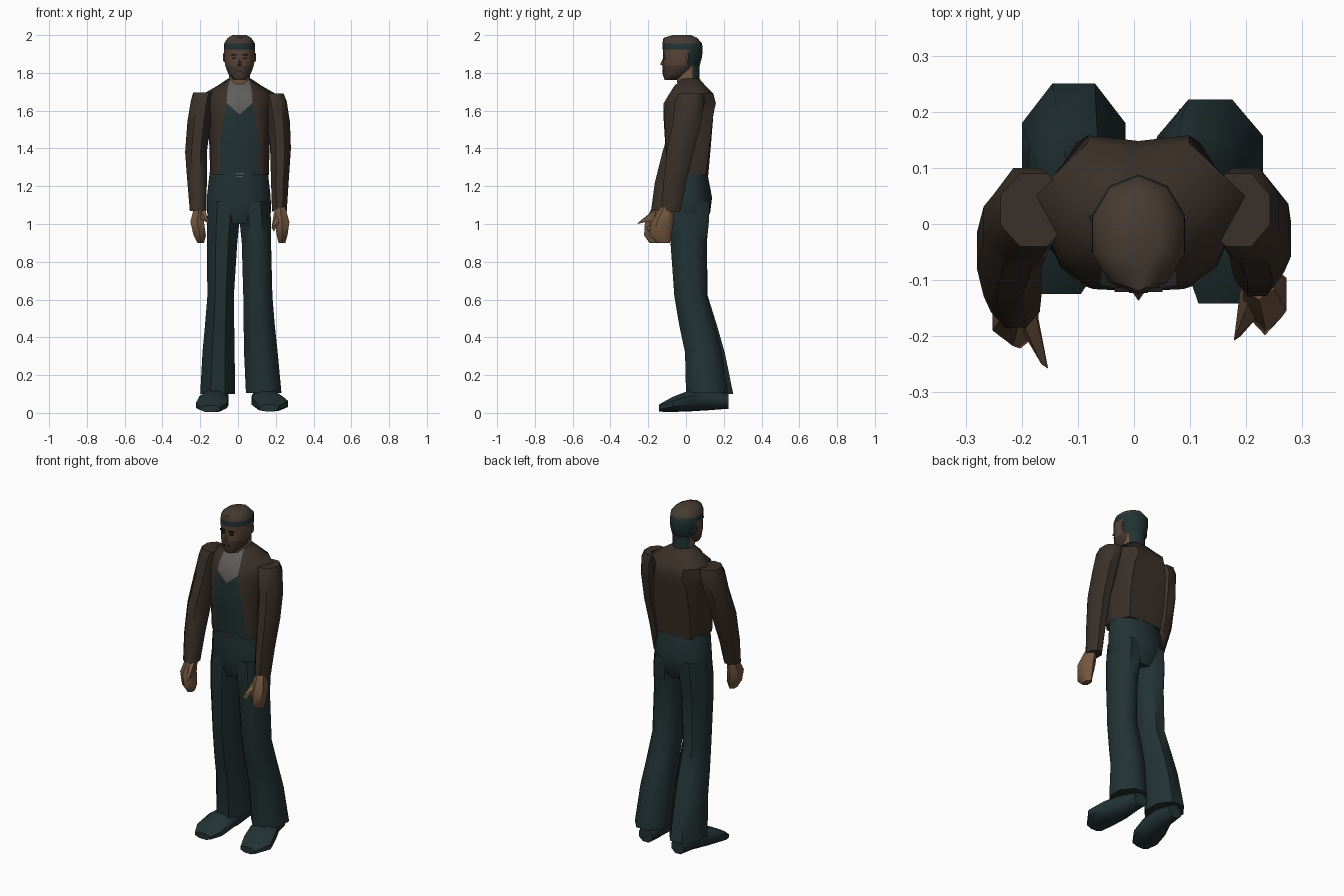
import bpy, bmesh, math
from mathutils import Vector

CX = 0.008  # the body leans slightly to one side


def material(name, rgb):
    m = bpy.data.materials.new(name)
    m.diffuse_color = (*rgb, 1)
    return m


TEAL = material("dark teal cloth", (0.016, 0.032, 0.034))
JACKET = material("brown jacket", (0.042, 0.029, 0.021))
SKIN = material("skin", (0.17, 0.095, 0.052))
FACE = material("tanned face", (0.105, 0.060, 0.040))
BEARD = material("stubble", (0.062, 0.038, 0.028))
HAIR = material("brown hair", (0.062, 0.044, 0.032))
GREY = material("grey collar", (0.12, 0.11, 0.105))
DARK = material("dark brow", (0.016, 0.012, 0.010))


def finish(name, bm, mats, rule=None, angle=50):
    """Turn a bmesh into a shaded object, colouring faces by rule."""
    bmesh.ops.recalc_face_normals(bm, faces=bm.faces)
    if rule:
        for f in bm.faces:
            f.material_index = rule(f.calc_center_median())
    me = bpy.data.meshes.new(name)
    bm.to_mesh(me)
    bm.free()
    ob = bpy.data.objects.new(name, me)
    bpy.context.collection.objects.link(ob)
    for m in mats:
        me.materials.append(m)
    bpy.ops.object.select_all(action='DESELECT')
    ob.select_set(True)
    bpy.context.view_layer.objects.active = ob
    bpy.ops.object.shade_smooth_by_angle(angle=math.radians(angle))
    return ob


def loft(name, rings, mats, n=8, axis='z', rule=None, angle=50):
    """Rings are (height, low_x, high_x, low_v, high_v); v is y, or z along y."""
    bm = bmesh.new()
    k = 1 / math.cos(math.pi / n)
    loops = []
    for h, x0, x1, v0, v1 in rings:
        loop = []
        for i in range(n):
            a = 2 * math.pi * (i + 0.5) / n
            x = (x0 + x1) / 2 + (x1 - x0) / 2 * k * math.cos(a)
            v = (v0 + v1) / 2 + (v1 - v0) / 2 * k * math.sin(a)
            loop.append(bm.verts.new((x, v, h) if axis == 'z' else (x, h, v)))
        loops.append(loop)
    for a, b in zip(loops, loops[1:]):
        for i in range(n):
            j = (i + 1) % n
            bm.faces.new((a[i], a[j], b[j], b[i]))
    bm.faces.new(loops[0])
    bm.faces.new(loops[-1])
    return finish(name, bm, mats, rule, angle)


def solid(name, points, mat):
    """Convex solid around a few points."""
    bm = bmesh.new()
    for p in points:
        bm.verts.new(p)
    bmesh.ops.convex_hull(bm, input=bm.verts)
    return finish(name, bm, [mat], angle=25)


def plate(name, x, y, z, w, h, mat, d=0.008):
    return solid(name, [(x + sx * w / 2, y + sy * d / 2, z + sz * h / 2)
                        for sx in (-1, 1) for sy in (-1, 1) for sz in (-1, 1)], mat)


# Torso: z, front centre y, lapel xy, front side xy, side xy, back xy, back centre y
TORSO = [
    (1.26, -.095, .108, -.092, .14, -.06, .155, .02, .11, .105, .118),
    (1.42, -.110, .105, -.108, .14, -.07, .160, .03, .12, .125, .132),
    (1.58, -.120, .080, -.116, .14, -.075, .175, .04, .11, .145, .145),
    (1.64, -.118, .068, -.110, .14, -.07, .190, .04, .09, .158, .148),
    (1.69, -.085, .066, -.088, .13, -.06, .190, .05, .09, .145, .135),
    (1.73, -.055, .060, -.062, .09, -.035, .120, .04, .07, .105, .102),
    (1.77, -.020, .048, -.020, .058, 0, .060, .04, .04, .07, .07),
]
bm = bmesh.new()
for s in (-1, 1):
    grid = []
    for z, fy, lx, ly, fx, fsy, sx, sy, bx, by, cy in TORSO:
        half = [(0, fy), (lx, ly), (fx, fsy), (sx, sy), (bx, by), (0, cy)]
        grid.append([bm.verts.new((CX + s * x, y, z)) for x, y in half])
    for r in range(len(grid) - 1):
        a, b = grid[r], grid[r + 1]
        for c in range(5):
            if c == 0 and r == 2:  # V of the collar
                bm.faces.new((a[0], a[1], b[1])).material_index = 1
                bm.faces.new((a[0], b[1], b[0])).material_index = 2
            else:
                f = bm.faces.new((a[c], a[c + 1], b[c + 1], b[c]))
                f.material_index = 0 if c else (1 if r < 2 else 2)
    bm.faces.new(grid[0])
    bm.faces.new(grid[-1])
bmesh.ops.remove_doubles(bm, verts=bm.verts, dist=0.0005)
finish("jacket_body", bm, [JACKET, TEAL, GREY])

# Sleeves
loft("sleeve_left", [
    (1.07, -.255, -.168, -.185, -.09), (1.22, -.268, -.165, -.165, -.04),
    (1.38, -.28, -.165, -.125, .03), (1.54, -.268, -.145, -.075, .075),
    (1.65, -.25, -.13, -.06, .10), (1.695, -.238, -.12, -.04, .09)], [JACKET])
loft("sleeve_right", [
    (1.065, .18, .258, -.13, -.03), (1.22, .175, .268, -.12, .00),
    (1.40, .17, .28, -.10, .045), (1.54, .155, .275, -.07, .08),
    (1.65, .14, .258, -.06, .10), (1.69, .13, .242, -.04, .09)], [JACKET])

# Hands with a pointed thumb each
loft("hand_left", [
    (.90, -.215, -.18, -.19, -.14), (.94, -.235, -.17, -.215, -.125),
    (1.01, -.252, -.18, -.21, -.115), (1.10, -.23, -.18, -.17, -.11)], [SKIN], n=6)
solid("thumb_left", [(-.21, -.15, 1.09), (-.175, -.16, 1.08), (-.20, -.19, 1.03),
                     (-.17, -.17, 1.02), (-.153, -.258, 1.0), (-.165, -.25, 1.01)], SKIN)
loft("hand_right", [
    (.90, .215, .25, -.15, -.09), (.94, .205, .262, -.19, -.085),
    (1.01, .195, .272, -.175, -.075), (1.09, .195, .25, -.13, -.065)], [SKIN], n=6)
solid("thumb_right", [(.215, -.11, 1.08), (.19, -.11, 1.06), (.225, -.16, 1.02),
                      (.19, -.13, 1.0), (.178, -.208, .98), (.19, -.20, .96)], SKIN)

# Trousers
loft("trouser_hips", [
    (1.00, -.12, .14, -.07, .10), (1.06, -.165, .175, -.09, .128),
    (1.14, -.165, .173, -.098, .138), (1.275, -.15, .158, -.095, .112)], [TEAL], n=12)
loft("trouser_leg_left", [
    (.10, -.20, -.015, .01, .25), (.32, -.188, -.018, -.00, .205),
    (.46, -.175, -.02, -.035, .165), (.62, -.162, -.022, -.062, .115),
    (.90, -.165, -.004, -.082, .11), (1.02, -.165, .008, -.088, .122),
    (1.12, -.155, .008, -.088, .125)], [TEAL])
loft("trouser_leg_right", [
    (.105, .042, .23, .00, .222), (.32, .032, .21, -.005, .19),
    (.46, .03, .195, -.035, .155), (.62, .028, .182, -.062, .11),
    (.90, .02, .175, -.082, .11), (1.02, .008, .175, -.088, .122),
    (1.12, .008, .165, -.088, .125)], [TEAL])

# Shoes, lofted from toe to heel
loft("shoe_left", [
    (-.125, -.20, -.095, .005, .04), (-.07, -.222, -.058, .005, .075),
    (.02, -.205, -.05, .008, .12), (.12, -.16, -.05, .014, .13),
    (.225, -.145, -.06, .022, .10)], [TEAL], axis='y')
loft("shoe_right", [
    (-.142, .115, .215, .008, .045), (-.07, .09, .266, .01, .085),
    (.02, .072, .235, .012, .12), (.12, .075, .19, .016, .13),
    (.205, .08, .17, .024, .10)], [TEAL], axis='y')

# Neck, dark hair at the nape
loft("neck", [(1.68, -.05, .066, -.05, .075), (1.74, -.047, .063, -.045, .07),
              (1.84, -.05, .066, -.06, .072)], [SKIN, TEAL],
     rule=lambda c: 1 if c.y > 0.03 else 0)


# Head: stubble, face, dark band and nape, brown crown
def head_colour(c):
    if c.z > 1.95:
        return 3
    if c.z > 1.922 or c.y > 0.025:
        return 2
    return 0 if c.z > 1.84 else 1


loft("head", [
    (1.762, -.022, .04, -.112, -.05), (1.795, -.052, .068, -.12, .03),
    (1.84, -.068, .084, -.12, .068), (1.885, -.074, .09, -.116, .08),
    (1.925, -.075, .091, -.118, .083), (1.955, -.074, .09, -.12, .08),
    (1.985, -.055, .07, -.115, .055), (2.0, -.03, .046, -.07, .025)],
    [FACE, BEARD, TEAL, HAIR], n=10, rule=head_colour)
solid("nose", [(CX, -.112, 1.895), (CX - .016, -.114, 1.84), (CX + .016, -.114, 1.84),
               (CX, -.137, 1.845), (CX, -.112, 1.832)], FACE)
for s, side in ((-1, "left"), (1, "right")):
    plate("eye_" + side, CX + s * .026, -.116, 1.878, .022, .009, DARK)
    plate("eyebrow_" + side, CX + s * .028, -.117, 1.896, .03, .008, DARK)
    solid("ear_" + side, [(CX + s * x, y, z) for x, y, z in (
        (.074, -.01, 1.90), (.088, .015, 1.905), (.088, .012, 1.865),
        (.074, .005, 1.85), (.072, .02, 1.88))], FACE)
plate("mouth", CX, -.119, 1.808, .034, .006, DARK)

# Belt buckle
for z, w in ((1.268, .045), (1.252, .03)):
    plate("belt_buckle", CX, -.098, z, w, .005, GREY)
